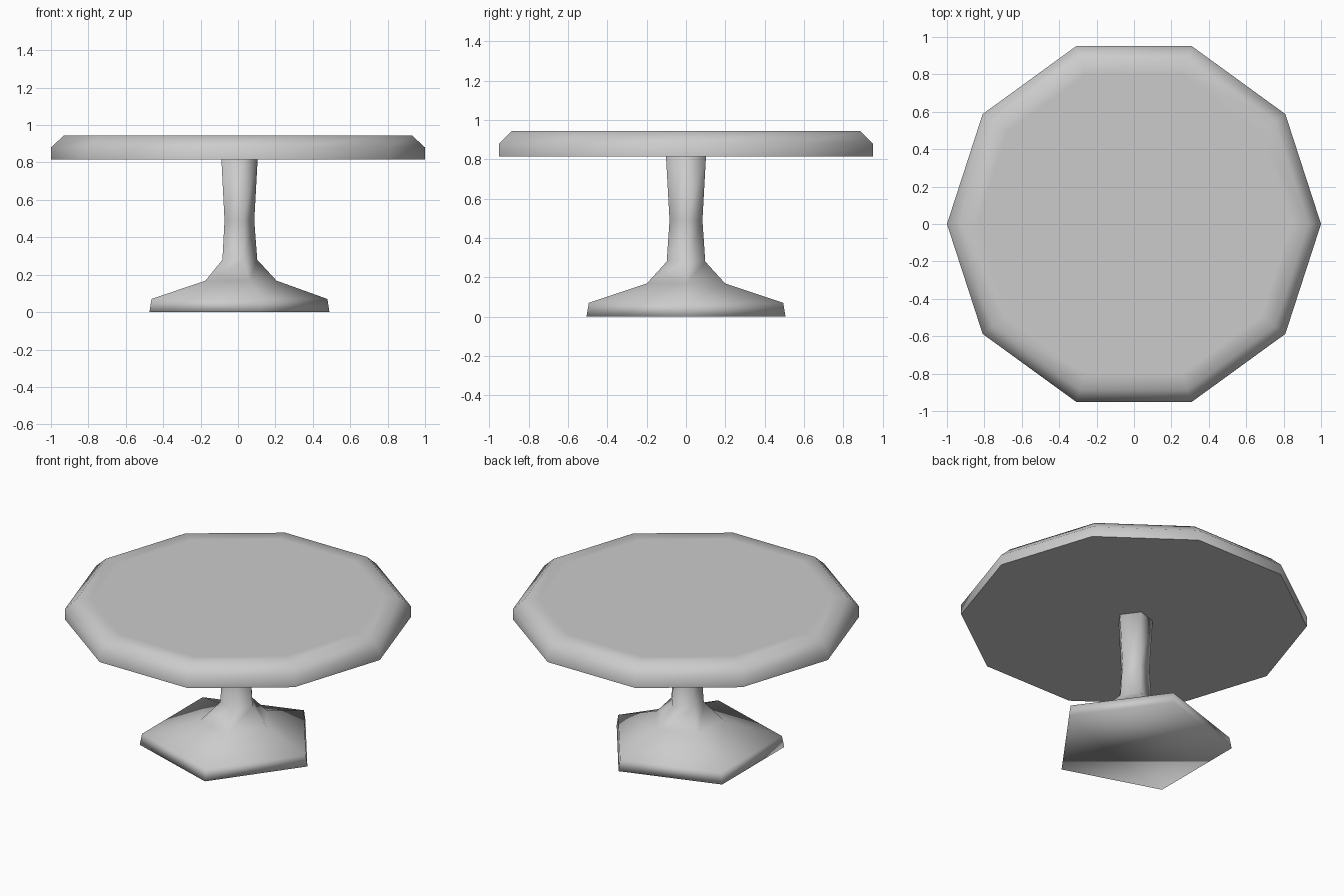
import bpy, bmesh
from math import cos, sin, tau, radians

if "Cube" in bpy.data.objects:
    bpy.data.objects.remove(bpy.data.objects["Cube"])


def ring_solid(name, sides, profile):
    """Skin stacked polygon rings given as (radius, z, x offset), capped at both ends."""
    bm = bmesh.new()
    rings = [[bm.verts.new((r * cos(tau * i / sides) + dx, r * sin(tau * i / sides), z))
              for i in range(sides)] for r, z, dx in profile]
    for low, high in zip(rings, rings[1:]):
        for i in range(sides):
            j = (i + 1) % sides
            bm.faces.new((low[i], low[j], high[j], high[i]))
    bm.faces.new(rings[0][::-1])
    bm.faces.new(rings[-1])
    mesh = bpy.data.meshes.new(name)
    bm.to_mesh(mesh)
    bm.free()
    obj = bpy.data.objects.new(name, mesh)
    bpy.context.collection.objects.link(obj)
    return obj


def smooth(obj, angle):
    bpy.ops.object.select_all(action='DESELECT')
    obj.select_set(True)
    bpy.context.view_layer.objects.active = obj
    bpy.ops.object.shade_smooth_by_angle(angle=radians(angle))


# Ten-sided top with a chamfered, softly shaded upper rim
table_top = ring_solid("table_top", 10, [
    (1.0, 0.815, 0), (1.0, 0.88, 0), (0.932, 0.943, 0), (0.84, 0.943, 0)])
smooth(table_top, 60)

# Five-sided pedestal: foot, flare, waisted column
pedestal = ring_solid("pedestal", 5, [
    (0.532, 0.0, -0.043), (0.52, 0.07, -0.042), (0.21, 0.168, -0.004),
    (0.103, 0.28, 0.0), (0.088, 0.49, -0.001), (0.107, 0.815, -0.002)])
smooth(pedestal, 180)
